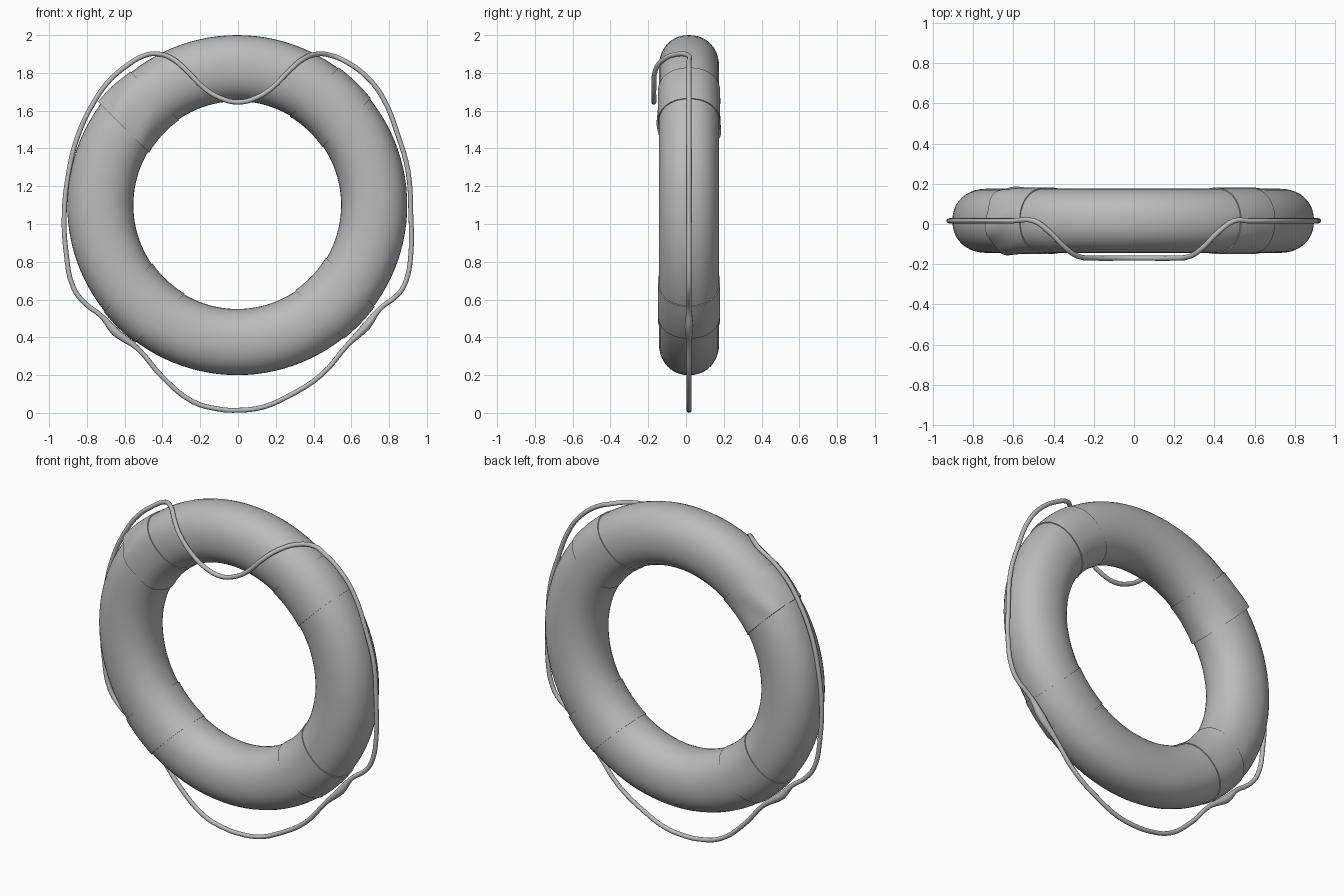
import bpy, bmesh
from math import sin, cos, pi, asin, radians, copysign

cube = bpy.data.objects.get("Cube")
if cube:
    bpy.data.objects.remove(cube, do_unlink=True)

CX, CY, CZ = -0.004, 0.016, 1.1      # ring centre
MAJOR, RADIAL, DEPTH = 0.725, 0.175, 0.16

grey = bpy.data.materials.new("plain grey")
grey.use_nodes = True
grey.diffuse_color = (0.5, 0.5, 0.5, 1)
grey.node_tree.nodes["Principled BSDF"].inputs["Base Color"].default_value = (0.5, 0.5, 0.5, 1)


def section(v, grow=0.0):
    """Slightly squared oval: distance from the ring axis, and depth."""
    def soft(c):
        return copysign(abs(c) ** 0.92, c)
    return MAJOR + (RADIAL + grow) * soft(cos(v)), (DEPTH + grow) * soft(sin(v))


def place(angle, r, depth):
    return CX + r * cos(angle), CY + depth, CZ + r * sin(angle)


def skin(name, rows, closed):
    """Join rows of points, each a closed loop, into one smooth surface."""
    bm = bmesh.new()
    loops = [[bm.verts.new(p) for p in row] for row in rows]
    pairs = list(zip(loops, loops[1:]))
    if closed:
        pairs.append((loops[-1], loops[0]))
    for a, b in pairs:
        for i in range(len(a)):
            j = (i + 1) % len(a)
            bm.faces.new((a[i], a[j], b[j], b[i]))
    bmesh.ops.recalc_face_normals(bm, faces=bm.faces)
    mesh = bpy.data.meshes.new(name)
    bm.to_mesh(mesh)
    bm.free()
    finish(name, mesh)


def finish(name, data):
    obj = bpy.data.objects.new(name, data)
    bpy.context.collection.objects.link(obj)
    data.materials.append(grey)
    if obj.type == 'MESH':
        bpy.ops.object.select_all(action='DESELECT')
        bpy.context.view_layer.objects.active = obj
        obj.select_set(True)
        bpy.ops.object.shade_smooth_by_angle(angle=radians(40))
    return obj


# Buoyant ring
SIDES = 40
around = [2 * pi * i / SIDES for i in range(SIDES)]
STEPS = 112
skin("ring", [[place(2 * pi * k / STEPS, *section(v)) for v in around]
              for k in range(STEPS)], closed=True)


# Straight-sided bands wrapped round the ring at the four diagonals
def band(name, middle, start=-0.1, end=0.135, creased=False):
    count = 14
    rows = []
    for k in range(-1, count + 2):
        t = min(max(k / count, 0), 1)
        u = start + (end - start) * t
        tucked = k < 0 or k > count
        row = []
        for i in range(SIDES * 2):
            v = pi * i / SIDES
            grow = -0.008 if tucked else 0.005
            if creased and not tucked:
                fold = 0.5 + 0.5 * sin(6 * v + 3 * t)
                grow += 0.016 * t * fold * (0.6 + 0.4 * cos(v))
            r, depth = section(v, grow)
            row.append(place(radians(middle) + asin(u / r), r, depth))
        rows.append(row)
    skin(name, rows, closed=False)


band("upper_left_band", 45)
band("upper_right_band", 135, creased=True)
band("lower_right_band", 225)
band("lower_left_band", 315)

# Grab rope: a closed loop hanging round the rim and draped over the front
rim = [(-.5, 1.89), (-.6, 1.83), (-.68, 1.76), (-.76, 1.65), (-.85, 1.46),
       (-.9, 1.25), (-.92, 1.05), (-.91, .85), (-.87, .66), (-.81, .58),
       (-.72, .51), (-.65, .43), (-.53, .34), (-.4, .19), (-.24, .06),
       (-.1, .02), (0, .014), (.13, .03), (.25, .08), (.44, .2), (.58, .36),
       (.68, .46), (.75, .55), (.85, .63), (.89, .7), (.915, .84),
       (.915, 1.05), (.9, 1.28), (.85, 1.46), (.76, 1.68), (.67, 1.79),
       (.57, 1.86), (.5, 1.89)]
drape = [(.42, -.04, 1.9), (.34, -.12, 1.87), (.28, -.16, 1.82),
         (.18, -.17, 1.72), (.1, -.17, 1.67), (0, -.17, 1.645)]
drape += [(-x, y, z) for x, y, z in reversed(drape[:-1])]
path = [(x, CY, z) for x, z in rim] + drape

rope = bpy.data.curves.new("grab_rope", 'CURVE')
rope.dimensions = '3D'
rope.bevel_depth = 0.013
rope.bevel_resolution = 3
rope.resolution_u = 4
spline = rope.splines.new('BEZIER')
spline.bezier_points.add(len(path) - 1)
spline.use_cyclic_u = True
for point, place_at in zip(spline.bezier_points, path):
    point.co = place_at
    point.handle_left_type = point.handle_right_type = 'AUTO'
    # thicker sleeves where the rope meets the lower bands
    x, y, z = place_at
    point.radius = 1.8 if 0.4 < z < 0.5 else 1.0
spline.use_smooth = True
finish("grab_rope", rope)
